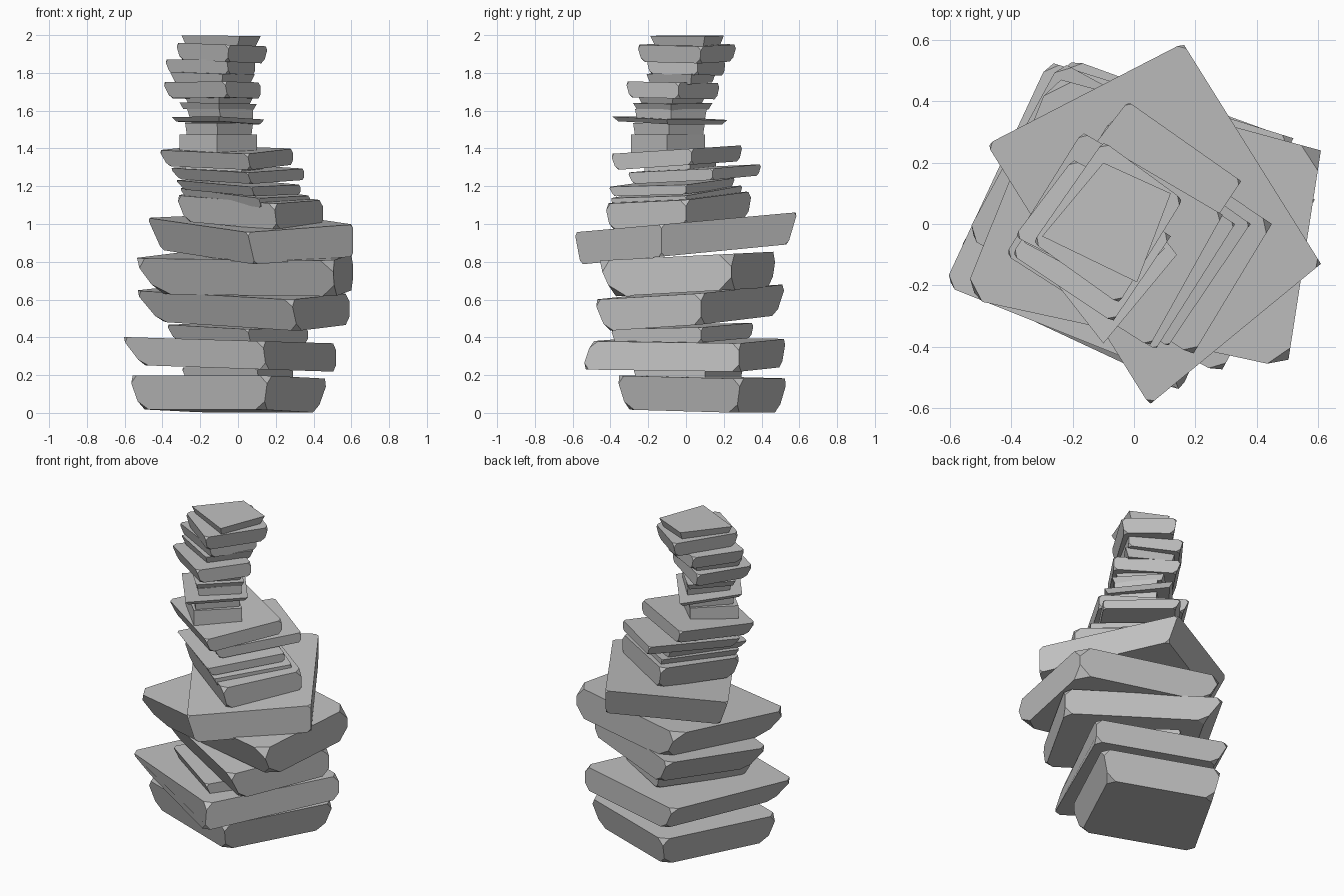
import bpy, bmesh
from mathutils import Vector

if "Cube" in bpy.data.objects:
    bpy.data.objects.remove(bpy.data.objects["Cube"])

grey = bpy.data.materials.new("stone_grey")
grey.diffuse_color = (0.53, 0.53, 0.53, 1)
grey.use_nodes = True
grey.node_tree.nodes["Principled BSDF"].inputs["Base Color"].default_value = grey.diffuse_color


def slab(name, z0, z1, front, right, left, tilt=(0, 0), foot=0.9, pivot="right", cut=0.25,
         back=None, toe=None):
    """Tilted four-cornered stone with chipped corners; foot = size of the underside,
    toe = lower front corner where it juts out."""
    f, r, l = Vector(front), Vector(right), Vector(left)
    ring = [f, r, Vector(back) if back else r + l - f, l]
    mid = (r + l) / 2
    hub = r if pivot == "right" else mid

    def lift(p):
        return (p.x - mid.x) * tilt[0] + (p.y - mid.y) * tilt[1]

    bm = bmesh.new()
    low, high = [], []
    for i, p in enumerate(ring):
        q = Vector(toe) if toe and i == 0 else hub + (p - hub) * foot
        low.append(bm.verts.new((q.x, q.y, z0 + lift(p))))
        high.append(bm.verts.new((p.x, p.y, z1 + lift(p))))
    bm.faces.new(low[::-1])
    bm.faces.new(high)
    for i in range(4):
        j = (i + 1) % 4
        bm.faces.new((low[i], low[j], high[j], high[i]))
    # Chip the corners
    if cut:
        bmesh.ops.bevel(bm, geom=bm.verts[:], offset=cut * (z1 - z0), segments=1,
                        affect='VERTICES', offset_type='OFFSET')
    bmesh.ops.recalc_face_normals(bm, faces=bm.faces[:])
    me = bpy.data.meshes.new(name)
    bm.to_mesh(me)
    bm.free()
    me.materials.append(grey)
    ob = bpy.data.objects.new(name, me)
    bpy.context.collection.objects.link(ob)
    return ob


# Broad base stones
slab("base_stone", 0.01, 0.19, (.16, -.37), (.48, .29), (-.58, -.10), (-.01, -.02), .88, "mid", .25, (-.21, .54))
slab("lower_spacer", 0.17, 0.24, (.10, -.28), (.29, .10), (-.30, -.08), foot=.95)
slab("wide_lower_stone", 0.235, 0.385, (.13, -.50), (.52, .28), (-.62, -.20), (-.03, 0), .9,
     back=(-.28, .53), toe=(.15, -.55))
slab("upper_spacer", 0.38, 0.46, (.05, -.40), (.37, .08), (-.38, -.12), (-.03, .04), .94)
slab("tilted_stone", 0.475, 0.64, (.28, -.49), (.59, .08), (-.55, -.04), (-.02, .07), .88)
slab("long_stone", 0.64, 0.83, (.50, -.47), (.61, .24), (-.56, -.24), (0, .05), .88, cut=.35, back=(-.27, .48))
slab("shoulder_stone", 0.845, 1.015, (.05, -.59), (.61, -.13), (-.48, .26), (0, .09), .93, cut=.12, back=(.16, .59))

# Middle stones
slab("neck_stone_1", 1.0, 1.14, (.19, -.43), (.45, .0), (-.33, -.08), (-.04, .07), .93)
slab("neck_stone_2", 1.12, 1.17, (.11, -.40), (.38, .0), (-.31, -.10), (-.07, .08), .95)
slab("neck_stone_3", 1.17, 1.22, (.07, -.41), (.33, .0), (-.33, -.15), (-.05, .06), .93)
slab("neck_stone_4", 1.235, 1.295, (.05, -.31), (.35, .14), (-.36, -.04), (-.02, .06), .93, back=(-.02, .40))
slab("neck_filler", 1.28, 1.33, (.02, -.22), (.13, .02), (-.28, -.08), (0, .05), 1)
slab("neck_stone_5", 1.31, 1.395, (.05, -.40), (.29, .03), (-.42, -.10), (0, .065), .93, back=(-.17, .30))

# Thin flakes and small blocks
slab("small_block_1", 1.37, 1.475, (-.11, -.29), (.10, -.10), (-.31, -.09), foot=1, cut=0)
slab("small_block_2", 1.47, 1.535, (-.11, -.28), (.08, -.09), (-.28, -.09), foot=.95, pivot="mid", cut=0)
slab("thin_flake_1", 1.535, 1.56, (-.10, -.39), (.14, -.10), (-.35, -.07), (-.03, -.03), .9, "mid", 0)
slab("small_block_3", 1.555, 1.61, (-.10, -.27), (.08, -.08), (-.27, -.08), foot=.95, cut=0)
slab("thin_flake_2", 1.605, 1.64, (-.10, -.28), (.10, -.08), (-.31, -.06), (-.02, 0), .9, "mid", 0)
slab("small_block_4", 1.635, 1.67, (-.10, -.25), (.08, -.07), (-.28, -.08), foot=.9, pivot="mid", cut=0)

# Top stones
slab("upper_stone_1", 1.665, 1.75, (-.07, -.32), (.12, -.04), (-.40, -.10), (0, -.02), .92)
slab("upper_flake", 1.745, 1.80, (-.08, -.21), (.09, .03), (-.36, -.06), (-.03, .02), .88, "mid", .1, (-.18, .16))
slab("upper_stone_2", 1.79, 1.87, (-.06, -.21), (.09, .06), (-.39, -.04), (0, -.02), .93, back=(-.20, .21))
slab("upper_stone_3", 1.86, 1.95, (-.05, -.26), (.16, .08), (-.33, -.06), (-.04, 0), .9, "mid", back=(-.10, .27))
slab("cap_stone", 1.945, 1.997, (.01, -.19), (.12, .10), (-.30, -.04), (-.01, 0), .88, "mid", 0, (-.10, .20))
